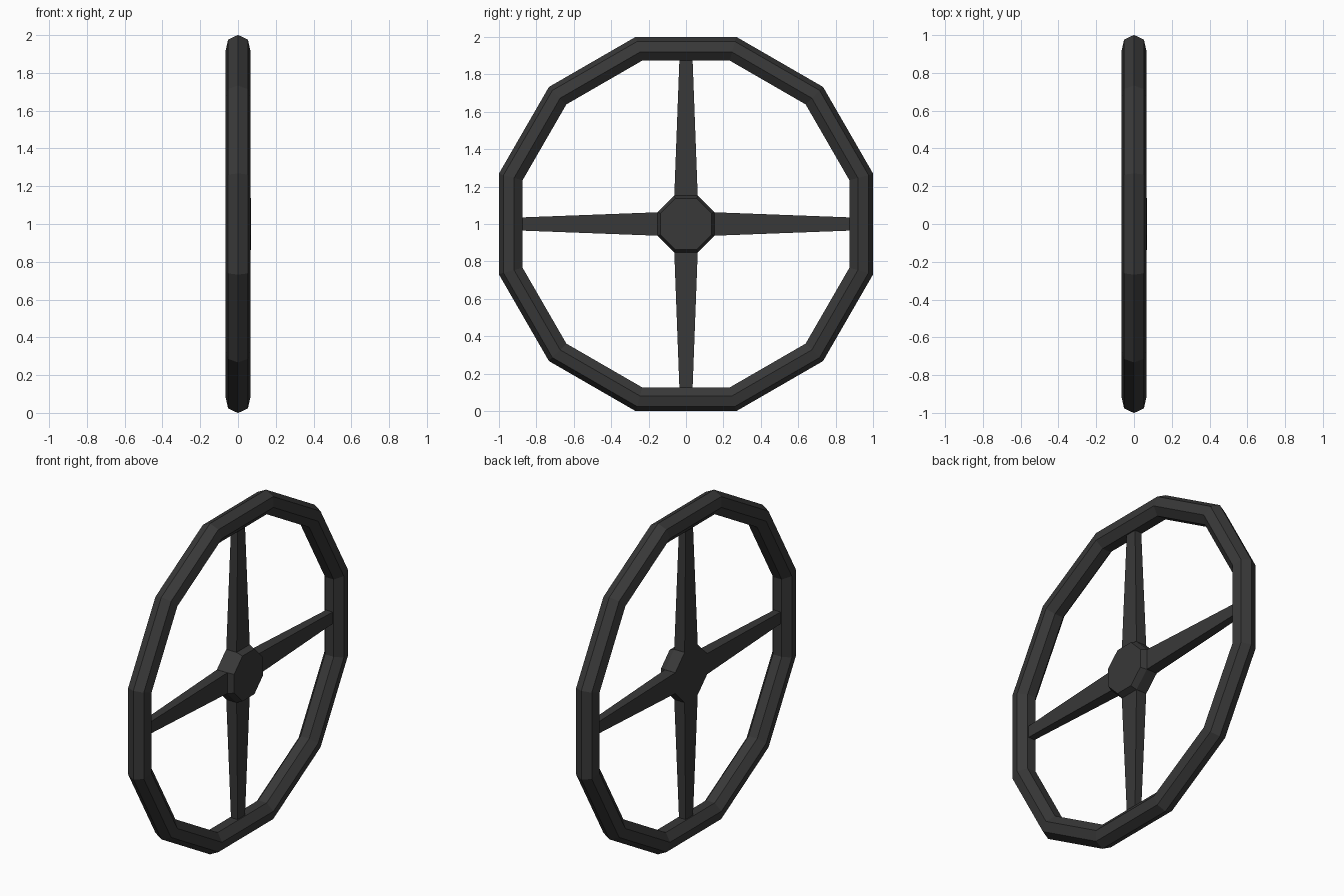
import bpy, bmesh, math
from math import cos, sin, pi, tan

if "Cube" in bpy.data.objects:
    bpy.data.objects.remove(bpy.data.objects["Cube"])

black = bpy.data.materials.new("dark_grey")
black.diffuse_color = (0.04, 0.04, 0.04, 1)
black.use_nodes = True
black.node_tree.nodes["Principled BSDF"].inputs["Base Color"].default_value = black.diffuse_color
CZ = 1.0  # wheel centre height


def finish(name, bm):
    bmesh.ops.recalc_face_normals(bm, faces=bm.faces)
    me = bpy.data.meshes.new(name)
    bm.to_mesh(me)
    bm.free()
    me.materials.append(black)
    ob = bpy.data.objects.new(name, me)
    ob.location.z = CZ
    bpy.context.collection.objects.link(ob)
    return ob


def bridge(bm, a, b):
    for i in range(len(a)):
        j = (i + 1) % len(a)
        bm.faces.new((a[i], a[j], b[j], b[i]))


# rim: twelve-sided ring with a seven-sided section
bm = bmesh.new()
N, M, MID, TUBE = 12, 7, 0.934, 0.067
rings = []
for i in range(N):
    a = (i + 0.5) * 2 * pi / N
    ring = []
    for k in range(M):
        t = k * 2 * pi / M
        r = (MID + TUBE * cos(t)) / cos(pi / N)
        ring.append(bm.verts.new((TUBE * sin(t), r * cos(a), r * sin(a))))
    rings.append(ring)
for i in range(N):
    bridge(bm, rings[i], rings[(i + 1) % N])
finish("rim", bm)

# hub: octagon with a bevelled raised cap on the +x side
bm = bmesh.new()
HUB, DEPTH = 0.152, 0.035
loops = []
for x, apothem in ((-DEPTH, HUB), (DEPTH, HUB), (0.07, 0.137)):
    r = apothem / cos(pi / 8)
    loops.append([bm.verts.new((x, r * cos((k + 0.5) * pi / 4), r * sin((k + 0.5) * pi / 4)))
                  for k in range(8)])
bridge(bm, loops[0], loops[1])
bridge(bm, loops[1], loops[2])
bm.faces.new(loops[0])
bm.faces.new(loops[2])
finish("hub", bm)

# four spokes tapering from the hub flats to the rim
for n in range(4):
    bm = bmesh.new()
    ends = []
    for y, w, d in ((HUB - 0.01, HUB * tan(pi / 8), DEPTH), (0.885, 0.035, 0.022)):
        ends.append([bm.verts.new((sx * d, y, sz * w))
                     for sx, sz in ((-1, -1), (1, -1), (1, 1), (-1, 1))])
    bridge(bm, ends[0], ends[1])
    bm.faces.new(ends[0])
    bm.faces.new(ends[1])
    finish(f"spoke_{n + 1}", bm).rotation_euler.x = n * pi / 2
